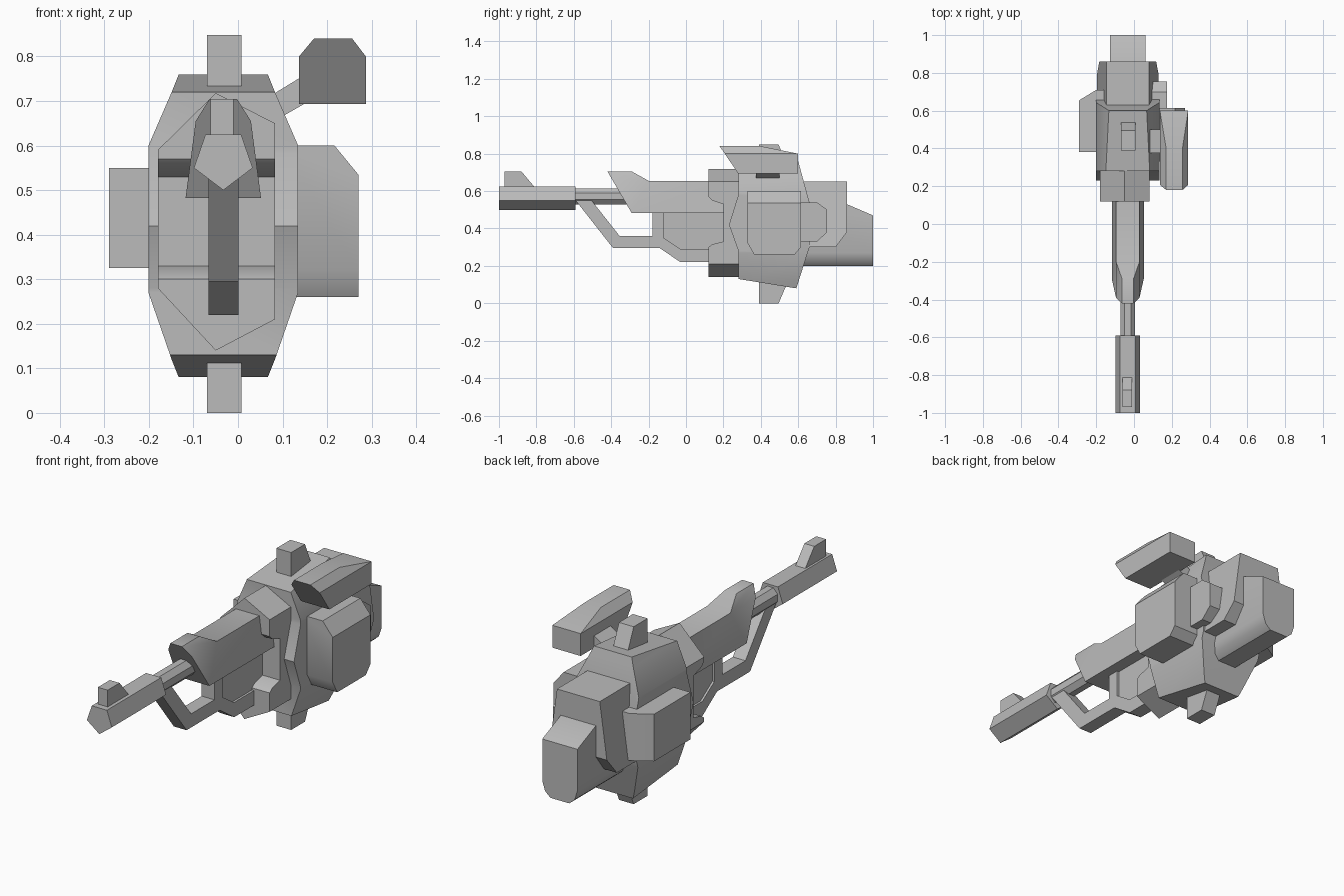
import bpy, bmesh, math

if "Cube" in bpy.data.objects:
    bpy.data.objects.remove(bpy.data.objects["Cube"], do_unlink=True)

mat = bpy.data.materials.new("plain grey")
mat.use_nodes = True
GREY = (0.5, 0.5, 0.5, 1)
mat.diffuse_color = GREY
mat.node_tree.nodes["Principled BSDF"].inputs["Base Color"].default_value = GREY
CX = -0.033  # centre line of the gun


def finish(ob):
    me = ob.data
    me.materials.clear()
    me.materials.append(mat)
    me.shade_smooth()
    me.set_sharp_from_angle(angle=math.radians(32))
    return ob


def prism(name, pts, axis, lo, hi):
    """Extrude a flat profile along x (y, z points), y (x, z) or z (x, y)."""
    place = {"x": lambda a, b: (lo, a, b),
             "y": lambda a, b: (a, lo, b),
             "z": lambda a, b: (a, b, lo)}[axis]
    shift = [(hi - lo) if axis == k else 0 for k in "xyz"]
    bm = bmesh.new()
    face = bm.faces.new([bm.verts.new(place(a, b)) for a, b in pts])
    out = bmesh.ops.extrude_face_region(bm, geom=[face])
    moved = [v for v in out["geom"] if isinstance(v, bmesh.types.BMVert)]
    bmesh.ops.translate(bm, verts=moved, vec=shift)
    bmesh.ops.recalc_face_normals(bm, faces=bm.faces)
    me = bpy.data.meshes.new(name)
    bm.to_mesh(me)
    bm.free()
    ob = bpy.data.objects.new(name, me)
    bpy.context.collection.objects.link(ob)
    return finish(ob)


def carved(name, side, front):
    """Solid that shows one profile from the side and another from the front."""
    ob = prism(name, side, "x", -0.5, 0.5)
    cutter = prism(name + "_cutter", front, "y", -1.5, 1.5)
    cutter.hide_render = True
    mod = ob.modifiers.new("carve", "BOOLEAN")
    mod.operation, mod.solver, mod.object = "INTERSECT", "EXACT", cutter
    deps = bpy.context.evaluated_depsgraph_get()
    me = bpy.data.meshes.new_from_object(ob.evaluated_get(deps))
    ob.modifiers.clear()
    ob.data = me
    bpy.data.objects.remove(cutter, do_unlink=True)
    return finish(ob)


def mirrored(half):
    """Close a half outline, given as (offset, z), across the centre line."""
    return [(CX + a, z) for a, z in half] + [(CX - a, z) for a, z in reversed(half)]


# Main body and the notched collar in front of it
carved("main_body",
       [(0.28, 0.72), (0.28, 0.58), (0.23, 0.42), (0.28, 0.28), (0.28, 0.13),
        (0.59, 0.08), (0.66, 0.30), (0.66, 0.54), (0.60, 0.76)],
       mirrored([(0.10, 0.08), (0.116, 0.12), (0.168, 0.27),
                 (0.168, 0.60), (0.116, 0.72), (0.10, 0.76)]))
carved("front_collar",
       [(0.12, 0.73), (0.35, 0.73), (0.35, 0.13), (0.12, 0.13), (0.12, 0.30),
        (0.14, 0.315), (0.20, 0.33), (0.20, 0.53), (0.14, 0.55), (0.12, 0.57)],
       [(-0.05, 0.718), (0.083, 0.65), (0.083, 0.21),
        (-0.05, 0.14), (-0.18, 0.28), (-0.18, 0.59)])

# Rear housing and stock
carved("rear_housing",
       [(0.55, 0.65), (0.86, 0.65), (0.86, 0.38), (0.80, 0.30), (0.55, 0.30)],
       mirrored([(0.163, 0.29), (0.113, 0.65)]))
carved("rear_stock",
       [(0.55, 0.20), (1.0, 0.20), (1.0, 0.47), (0.86, 0.53), (0.55, 0.53)],
       mirrored([(0.05, 0.20), (0.078, 0.225), (0.093, 0.27), (0.093, 0.55)]))

# Side attachments
carved("left_magazine",
       [(0.33, 0.60), (0.615, 0.60), (0.615, 0.30), (0.58, 0.26),
        (0.365, 0.26), (0.33, 0.32)],
       [(0.10, 0.25), (0.27, 0.25), (0.27, 0.535), (0.215, 0.602), (0.10, 0.602)])
prism("left_knob",
      [(0.58, 0.33), (0.70, 0.33), (0.755, 0.38), (0.755, 0.50),
       (0.70, 0.54), (0.58, 0.54)], "x", 0.09, 0.175)
prism("right_box",
      [(-0.15, 0.38), (-0.29, 0.38), (-0.29, 0.655), (-0.20, 0.71), (-0.15, 0.71)],
      "z", 0.325, 0.55)

# Scope and its mount
carved("scope",
       [(0.18, 0.84), (0.40, 0.84), (0.60, 0.80), (0.60, 0.693), (0.28, 0.693)],
       [(0.137, 0.69), (0.287, 0.69), (0.287, 0.80), (0.255, 0.842),
        (0.172, 0.842), (0.137, 0.80)])
prism("scope_mount",
      [(0.07, 0.71), (0.16, 0.765), (0.16, 0.70), (0.09, 0.66)], "y", 0.375, 0.50)

# Pegs above and below the body
for name, base, tip in (("top_peg", 0.70, 0.848), ("bottom_peg", 0.15, 0.0)):
    prism(name, [(0.39, base), (0.39, tip), (0.495, tip), (0.56, base)],
          "x", -0.07, 0.008)

# Handguard with an overhanging nose
carved("handguard",
       [(-0.42, 0.705), (-0.29, 0.705), (-0.20, 0.655), (0.20, 0.655),
        (0.20, 0.482), (-0.29, 0.482)],
       mirrored([(0.085, 0.48), (0.062, 0.655), (0.03, 0.706)]))

# Barrel, pentagonal muzzle and front sight
ring = [(CX + 0.042 * math.cos(math.pi * (k + 0.5) / 4),
         0.572 + 0.046 * math.sin(math.pi * (k + 0.5) / 4)) for k in range(8)]
prism("barrel", ring, "y", -0.62, 0.0)
prism("muzzle", [(CX, 0.50), (0.033, 0.55), (0.007, 0.625),
                 (-0.073, 0.625), (-0.099, 0.55)], "y", -1.0, -0.59)
prism("front_sight", [(-0.97, 0.61), (-0.97, 0.705), (-0.88, 0.705), (-0.80, 0.61)],
      "x", -0.062, -0.010)

# Underside frame with its brace, and the thinner panel set in it
prism("lower_frame",
      [(-0.59, 0.55), (-0.39, 0.295), (-0.14, 0.295), (-0.03, 0.22), (0.20, 0.22),
       (0.20, 0.29), (-0.03, 0.29), (-0.12, 0.35), (-0.12, 0.50), (-0.18, 0.50),
       (-0.18, 0.36), (-0.355, 0.36), (-0.505, 0.55)], "x", -0.066, 0.001)
prism("frame_panel",
      [(-0.13, 0.50), (0.25, 0.50), (0.25, 0.28), (-0.03, 0.28), (-0.13, 0.34)],
      "x", -0.056, -0.010)
